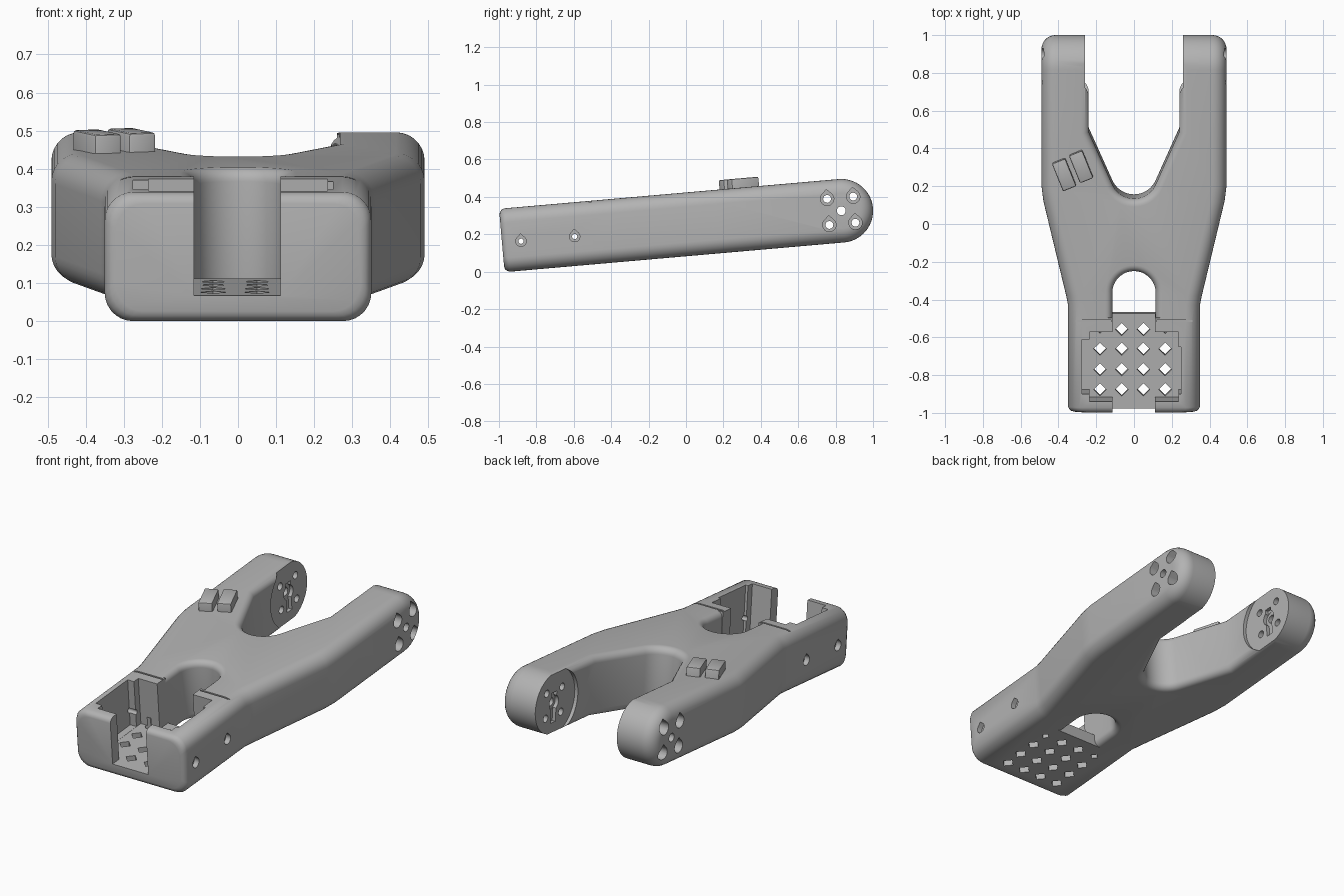
import bpy, bmesh, math
from math import sin, cos, pi, radians
from mathutils import Matrix, Vector

if "Cube" in bpy.data.objects:
    bpy.data.objects.remove(bpy.data.objects["Cube"])

H = 0.34                  # body thickness
R = H / 2                 # radius of the rounded fork tips
TIP = 1.822               # distance from the front face to the tip axis
TILT = Matrix.Translation((0, -0.97, 0)) @ Matrix.Rotation(radians(5), 4, 'X')

grey = bpy.data.materials.new("plain grey")
grey.use_nodes = True
grey.diffuse_color = (0.45, 0.45, 0.45, 1)
grey.node_tree.nodes["Principled BSDF"].inputs["Base Color"].default_value = (0.45, 0.45, 0.45, 1)


def loft(bm, rings, cap_end=True):
    vs = [[bm.verts.new(p) for p in ring] for ring in rings]
    n = len(vs[0])
    for a, b in zip(vs, vs[1:]):
        for i in range(n):
            j = (i + 1) % n
            bm.faces.new((a[i], a[j], b[j], b[i]))
    bm.faces.new(vs[0])
    if cap_end:
        bm.faces.new(vs[-1])


def make(name, bm):
    bmesh.ops.remove_doubles(bm, verts=bm.verts, dist=1e-5)
    bmesh.ops.recalc_face_normals(bm, faces=bm.faces)
    mesh = bpy.data.meshes.new(name)
    bm.to_mesh(mesh)
    bm.free()
    mesh.materials.append(grey)
    ob = bpy.data.objects.new(name, mesh)
    bpy.context.collection.objects.link(ob)
    return ob


def activate(ob):
    bpy.ops.object.select_all(action='DESELECT')
    ob.select_set(True)
    bpy.context.view_layer.objects.active = ob


def cut(target, bm):
    tool = make("cutter", bm)
    tool.hide_render = True
    mod = target.modifiers.new("cut", 'BOOLEAN')
    mod.solver = 'EXACT'
    mod.object = tool
    activate(target)
    bpy.ops.object.modifier_apply(modifier=mod.name)
    bpy.data.objects.remove(tool)


def prism_x(bm, pts, a, b):
    loft(bm, [[(x, y, z) for y, z in pts] for x in (a, b)])


def prism_z(bm, pts, a, b):
    loft(bm, [[(x, y, z) for x, y in pts] for z in (a, b)])


def box(bm, x0, x1, y0, y1, z0, z1):
    prism_z(bm, [(x0, y0), (x1, y0), (x1, y1), (x0, y1)], z0, z1)


def circle(y, z, r, n=32):
    return [(y + r * cos(2 * pi * i / n), z + r * sin(2 * pi * i / n)) for i in range(n)]


def teardrop(y, z, r):
    arc = [radians(135 + 270 * i / 18) for i in range(19)]
    return [(y + r * cos(a), z + r * sin(a)) for a in arc] + [(y, z + r * 1.4)]


def flared(line, r):
    """Open channel cutter whose walls curve outward at the top and bottom."""
    pts = [Vector(p) for p in line]
    normals = []
    for i, p in enumerate(pts):
        dirs = [(pts[k + 1] - pts[k]).normalized() for k in (i - 1, i) if 0 <= k < len(pts) - 1]
        d = sum(dirs, Vector((0, 0))).normalized()
        normals.append(Vector((d.y, -d.x)) / max(d.dot(dirs[0]), 0.5))
    curve = [(r * (1 - cos(a)), r * (1 - sin(a))) for a in (pi / 12 * i for i in range(7))]
    levels = [(-0.1, r)] + curve + [(H - z, o) for z, o in reversed(curve)] + [(H + 0.1, r)]
    bm = bmesh.new()
    loft(bm, [[(*(p + n * o), z) for p, n in zip(pts, normals)] for z, o in levels])
    return bm


# Body: rounded rectangular sections swept to the back, then around the tip axis
def section(w, h, r):
    pts = []
    for q, (sx, sz) in enumerate([(1, 1), (-1, 1), (-1, -1), (1, -1)]):
        for i in range(8):
            a = pi / 2 * (q + i / 7)
            pts.append((sx * (w - r) + r * cos(a), sz * (h - r) + r * sin(a)))
    return pts


rings = []
for y, w, inset in [(0, .35, .028), (.004, .35, .016), (.012, .35, .007), (.028, .35, 0),
                    (.57, .35, 0), (.62, .36, 0), (1.12, .48, 0), (1.2, .49, 0)]:
    rings.append([(x, y, R + z) for x, z in section(w - inset, R - inset, .075)])
for i in range(17):
    t = pi / 2 * i / 16
    rings.append([(x, TIP + abs(z) * sin(t), R + z * cos(t)) for x, z in section(.49, R, .075)])
bm = bmesh.new()
loft(bm, rings, cap_end=False)
body = make("forked_arm_body", bm)

# Fork opening
arc = [radians(-155 + 130 * i / 20) for i in range(21)]
fork = [(-.24, 2.2), (-.24, 1.49)] + [(.125 * cos(a), 1.26 + .125 * sin(a)) for a in arc]
fork += [(.24, 1.49), (.24, 2.2)]
cut(body, flared(fork, .04))

# Rounded hole behind the front compartment
arc = [pi - pi * i / 24 for i in range(25)]
hole = [(-.115, .505)] + [(.115 * cos(a), .635 + .115 * sin(a)) for a in arc] + [(.115, .505)]
cut(body, flared(hole[::-1], .035))

# Front compartment with open slot and side grooves
bm = bmesh.new()
box(bm, -.115, .112, -.1, .55, .07, .5)
cut(body, bm)
bm = bmesh.new()
box(bm, -.235, .235, .06, .43, .07, .5)
cut(body, bm)
bm = bmesh.new()
box(bm, -.275, -.2, .10, .39, .071, .5)
box(bm, .2, .25, .10, .35, .071, .5)
cut(body, bm)

# Seam lines on the top edges beside the compartment
bm = bmesh.new()
for s in (-1, 1):
    box(bm, min(s * .12, s * .32), max(s * .12, s * .32), .483, .493, H - .008, .5)
cut(body, bm)

# Diamond vents in the floor
bm = bmesh.new()
for x in (-.18, -.065, .05, .165):
    for y in (.10, .207, .316, .42):
        d = .034 if y < .4 or abs(x) < .1 else .022
        prism_z(bm, [(x - d, y), (x, y - d), (x + d, y), (x, y + d)], -.1, .12)
cut(body, bm)

# Circular seats inside the fork tips, with a keyed recess
bm = bmesh.new()
prism_x(bm, circle(TIP, R, .19, 48), -.26, .26)
cut(body, bm)
bm = bmesh.new()
box(bm, -.28, .28, TIP - .022, TIP + .022, R - .11, R + .06)
cut(body, bm)
bm = bmesh.new()
prism_x(bm, circle(TIP, R, .042), -.281, .281)
cut(body, bm)

# Screw holes: teardrop counterbores outside, narrow bores through
tip_holes = [(TIP + a * .07, R + b * .07) for a in (-1, 1) for b in (-1, 1)]
side_holes = [(.102, .157), (.39, .157)]
bores, sinks = bmesh.new(), bmesh.new()
for s in (-1, 1):
    for y, z in tip_holes:
        prism_x(sinks, teardrop(y, z, .036), s * .31, s * .6)
        prism_x(bores, circle(y, z, .021, 16), s * .2, s * .6)
    for y, z in side_holes:
        prism_x(sinks, teardrop(y, z, .028), s * .32, s * .6)
        prism_x(bores, circle(y, z, .014, 16), s * .2, s * .6)
    prism_x(bores, circle(TIP, R, .024, 16), s * .2, s * .6)
cut(body, sinks)
cut(body, bores)

# Cable clips on the right arm
parts = [body]
for name, x, y in (("outer_clip", -.37, 1.268), ("inner_clip", -.28, 1.311)):
    bm = bmesh.new()
    box(bm, -.038, .038, -.079, .079, -.02, .05)
    bmesh.ops.bevel(bm, geom=[e for e in bm.edges if max(v.co.z for v in e.verts) > 0],
                    offset=.008, segments=2, affect='EDGES', profile=.5)
    bmesh.ops.transform(bm, verts=bm.verts, matrix=Matrix.Translation((x, y, H))
                        @ Matrix.Rotation(radians(22), 4, 'Z'))
    parts.append(make(name, bm))

# Tilt everything and rest it on the ground
for ob in parts:
    ob.data.transform(TILT)
low = min(v.co.z for v in body.data.vertices)
for ob in parts:
    ob.data.transform(Matrix.Translation((0, 0, -low)))
    activate(ob)
    bpy.ops.object.shade_smooth_by_angle(angle=radians(32))
